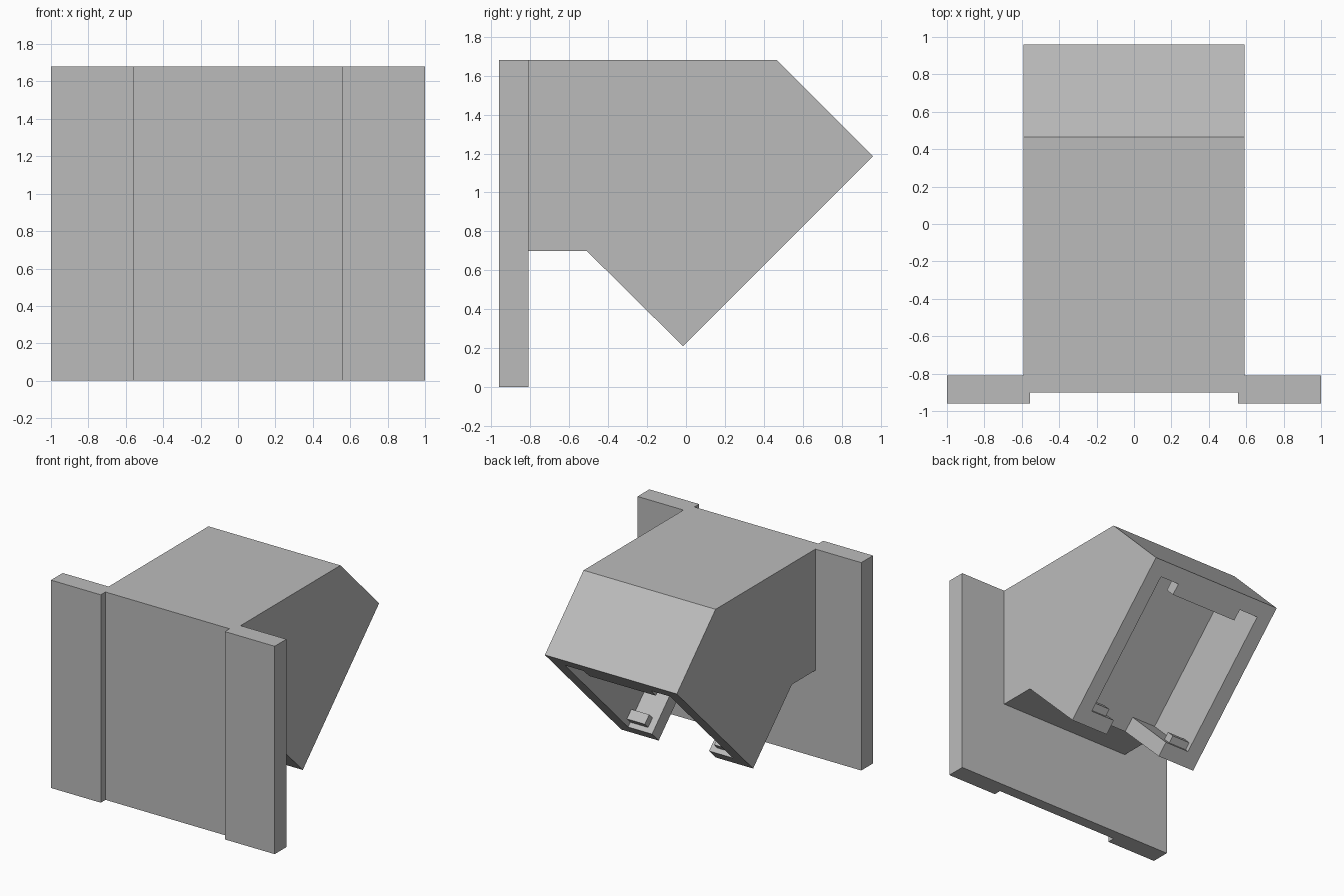
import bpy
import bmesh
from mathutils import Vector

old = bpy.data.objects.get("Cube")
if old:
    bpy.data.objects.remove(old, do_unlink=True)

GREY = (0.5, 0.5, 0.5, 1)
grey = bpy.data.materials.new("plain grey")
grey.use_nodes = True
grey.diffuse_color = GREY
grey.node_tree.nodes["Principled BSDF"].inputs["Base Color"].default_value = GREY


def prism(name, profile, x0, x1):
    """Extrude a (y, z) profile from x0 to x1."""
    bm = bmesh.new()
    face = bm.faces.new([bm.verts.new((x0, y, z)) for y, z in profile])
    out = bmesh.ops.extrude_face_region(bm, geom=[face])
    moved = [g for g in out["geom"] if isinstance(g, bmesh.types.BMVert)]
    bmesh.ops.translate(bm, vec=(x1 - x0, 0, 0), verts=moved)
    bmesh.ops.recalc_face_normals(bm, faces=bm.faces)
    mesh = bpy.data.meshes.new(name)
    bm.to_mesh(mesh)
    bm.free()
    mesh.materials.append(grey)
    obj = bpy.data.objects.new(name, mesh)
    bpy.context.collection.objects.link(obj)
    return obj


def rect(y0, y1, z0, z1):
    return [(y0, z0), (y1, z0), (y1, z1), (y0, z1)]


# Slanted opening frame: "along" runs down the face, "deep" runs into the body
corner = Vector((0.96, 1.185))
along = Vector((-1, -1)).normalized()
deep = Vector((-1, 1)).normalized()


def slanted_box(name, x0, x1, s0, s1, d0, d1):
    return prism(name, [corner + along * s + deep * d for s, d in rect(s0, s1, d0, d1)], x0, x1)


def combine(target, tool, operation):
    tool.hide_render = True
    mod = target.modifiers.new(tool.name, "BOOLEAN")
    mod.operation = operation
    mod.solver = "EXACT"
    mod.object = tool
    bpy.context.view_layer.objects.active = target
    bpy.ops.object.modifier_apply(modifier=mod.name)
    bpy.data.objects.remove(tool, do_unlink=True)


# Mounting plate with a wide shallow groove down its front
plate = prism("mounting_plate", rect(-0.96, -0.81, 0, 1.68), -1, 1)
combine(plate, prism("groove", rect(-1.1, -0.9, -0.1, 1.8), -0.555, 0.555), "DIFFERENCE")

# Angled housing
housing = prism("angled_housing", [(-0.85, 1.68), (0.465, 1.68), (0.96, 1.185),
                                   (-0.015, 0.21), (-0.51, 0.7), (-0.85, 0.7)], -0.59, 0.59)

# Socket pocket and the slot through its lower wall
combine(housing, slanted_box("pocket", -0.47, 0.47, 0.12, 1.26, -0.1, 0.55), "DIFFERENCE")
combine(housing, slanted_box("slot", -0.255, 0.255, 1.1, 1.5, -0.1, 0.55), "DIFFERENCE")

# Retaining lip at the top, two small catches at the bottom
combine(housing, slanted_box("lip", -0.3, 0.3, 0.06, 0.21, 0, 0.1), "UNION")
for side in (-1, 1):
    catch = slanted_box("catch", side * 0.31, side * 0.5, 1.2, 1.3, 0.04, 0.12)
    combine(housing, catch, "UNION")

# One solid bracket
combine(plate, housing, "UNION")
plate.name = "angled_socket_bracket"
